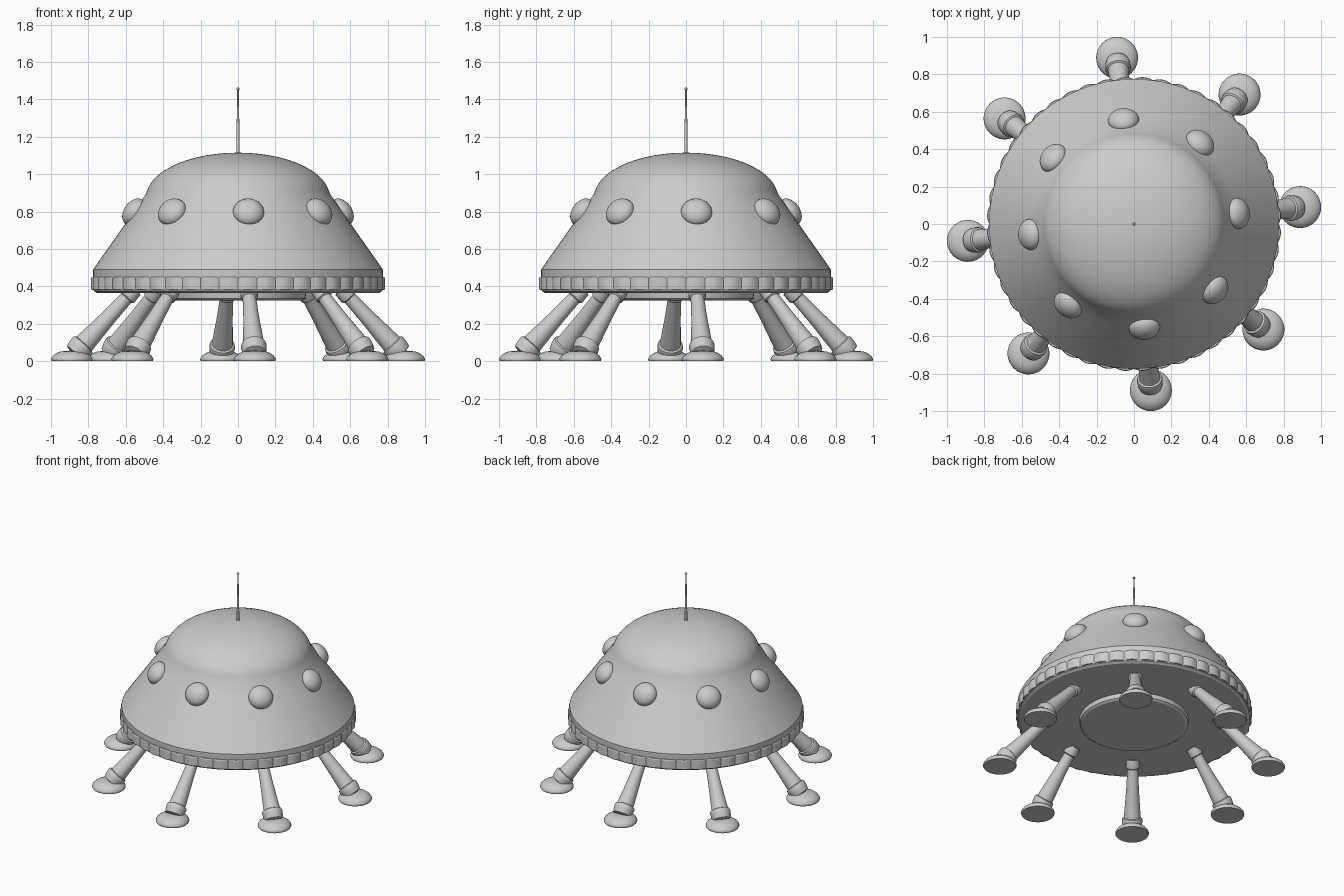
import bpy, bmesh, math
from mathutils import Vector, Matrix

if "Cube" in bpy.data.objects:
    bpy.data.objects.remove(bpy.data.objects["Cube"])

COUNT = 8
OFFSET = math.radians(5.8)


def finish(name, bm, angle=30):
    bmesh.ops.recalc_face_normals(bm, faces=bm.faces)
    mesh = bpy.data.meshes.new(name)
    bm.to_mesh(mesh)
    bm.free()
    ob = bpy.data.objects.new(name, mesh)
    bpy.context.collection.objects.link(ob)
    bpy.ops.object.select_all(action='DESELECT')
    ob.select_set(True)
    bpy.context.view_layer.objects.active = ob
    bpy.ops.object.shade_smooth_by_angle(angle=math.radians(angle))
    return ob


def lathe(name, profile, segs=32, wave=None, matrix=None, angle=30):
    """Revolve (radius, z) points; radius 0 makes a pole."""
    bm = bmesh.new()
    rings = []
    for r, z in profile:
        if r == 0:
            rings.append([bm.verts.new((0, 0, z))] * segs)
            continue
        ring = []
        for i in range(segs):
            a = math.tau * i / segs
            rr = r + (wave(a) if wave else 0)
            ring.append(bm.verts.new((rr * math.cos(a), rr * math.sin(a), z)))
        rings.append(ring)
    for lo, hi in zip(rings, rings[1:]):
        for i in range(segs):
            j = (i + 1) % segs
            bm.faces.new(list(dict.fromkeys((lo[i], lo[j], hi[j], hi[i]))))
    if matrix:
        bm.transform(matrix)
    return finish(name, bm, angle)


# Hull: flat underside, rim band, cone and domed top
dome = [(0.49 * math.cos(t), 0.88 + 0.235 * math.sin(t))
        for t in (math.radians(10 + 80 * k / 12) for k in range(12))]
lathe("hull", [(0, 0.365), (0.755, 0.365), (0.77, 0.375), (0.775, 0.39),
               (0.775, 0.49), (0.55, 0.81), (0.492, 0.895)] + dome + [(0, 1.115)], 96)

# Scalloped band around the rim
lathe("scalloped_rim", [(0.75, 0.38), (0.771, 0.38), (0.775, 0.386), (0.775, 0.444),
                        (0.771, 0.45), (0.75, 0.45)], 288,
      wave=lambda a: 0.012 * abs(math.sin(24 * a)))

# Raised disc under the hull
lathe("belly_disc", [(0, 0.325), (0.345, 0.325), (0.36, 0.335), (0.365, 0.37), (0, 0.37)], 64)

# Antenna with a small knob
lathe("antenna", [(0, 1.10), (0.009, 1.10), (0.008, 1.25), (0.006, 1.32), (0.004, 1.45),
                  (0.008, 1.451), (0.009, 1.456), (0.006, 1.463), (0, 1.465)], 16)

# Leg direction in the radial plane
top, foot = Vector((0.57, 0, 0.37)), Vector((0.885, 0, 0.03))
axis = foot - top
length = axis.length
leg_tilt = Matrix.Translation(top) @ axis.to_track_quat('Z', 'Y').to_matrix().to_4x4()
cone_tilt = math.atan2(0.817, 0.577)

for i in range(COUNT):
    turn = Matrix.Rotation(OFFSET + math.tau * i / COUNT, 4, 'Z')

    # Flared strut with a collar at both ends
    L = length
    lathe(f"leg_{i + 1}", [(0, -0.02), (0.045, -0.02), (0.047, 0.03), (0.045, 0.04),
                           (0.036, 0.046), (0.042, 0.18), (0.056, L - 0.085),
                           (0.066, L - 0.08), (0.069, L - 0.065), (0.066, L - 0.04),
                           (0.06, L - 0.015), (0, L)], 32, matrix=turn @ leg_tilt)

    # Foot pad
    lathe(f"foot_{i + 1}", [(0, 0), (0.108, 0), (0.112, 0.008), (0.111, 0.016),
                            (0.101, 0.03), (0.083, 0.043), (0.06, 0.052), (0, 0.057)], 40,
          matrix=turn @ Matrix.Translation((0.893, 0, 0)), angle=40)

    # Oval porthole bulging out of the cone
    bm = bmesh.new()
    bmesh.ops.create_uvsphere(bm, u_segments=32, v_segments=16, radius=1)
    bm.transform(turn @ Matrix.Translation((0.557, 0, 0.797))
                 @ Matrix.Rotation(math.pi / 2 - math.atan2(0.577, 0.817), 4, 'Y')
                 @ Matrix.Diagonal((0.08, 0.083, 0.056, 1)))
    finish(f"porthole_{i + 1}", bm, 60)
